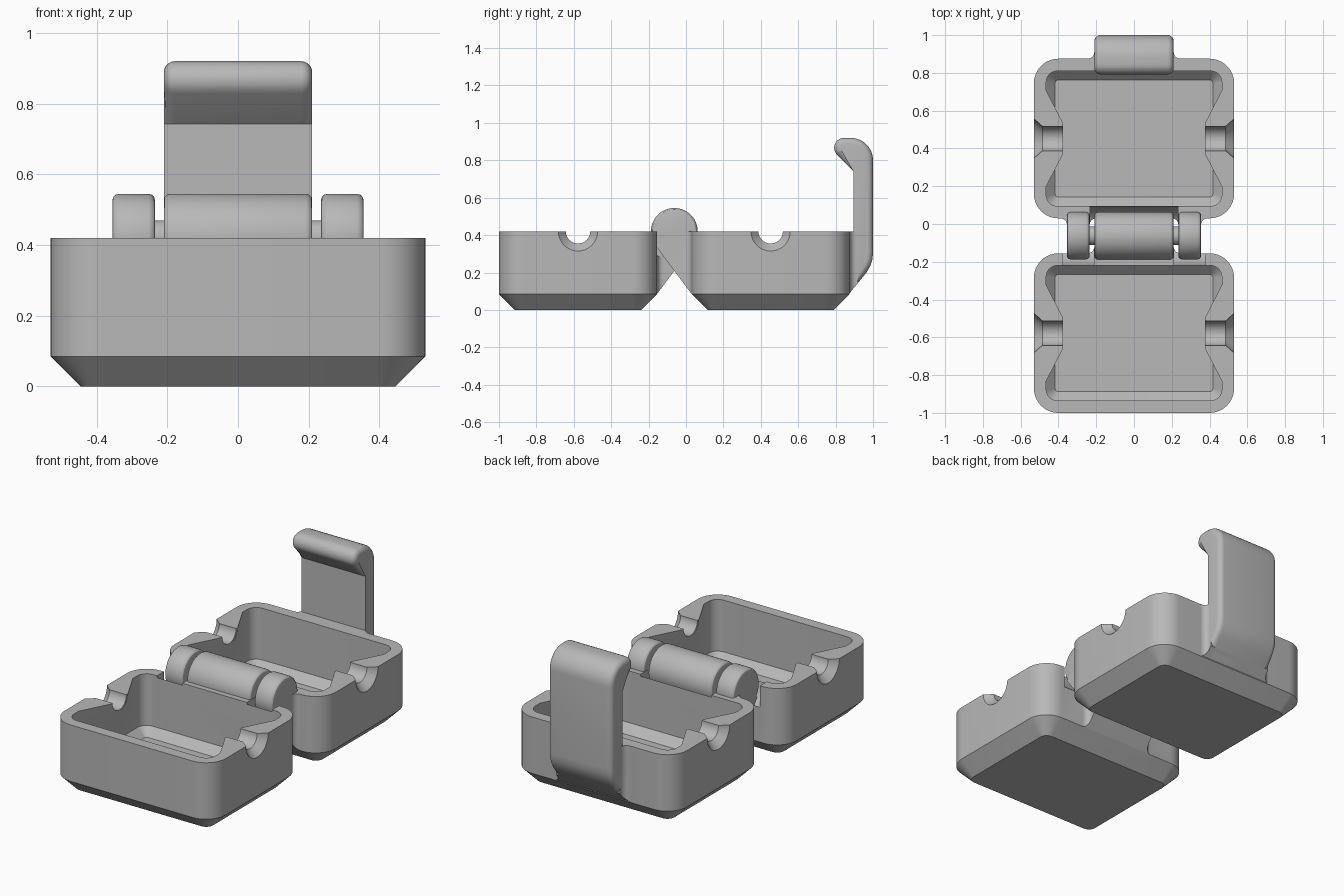
import bpy, bmesh
from math import cos, sin, pi, radians

if "Cube" in bpy.data.objects:
    bpy.data.objects.remove(bpy.data.objects["Cube"], do_unlink=True)

HALF_W, DEPTH, RIM = 0.53, 0.845, 0.42
AXIS_Y, TRAY_OFFSET = -0.0625, 0.515
KNUCKLE_R, CLEARANCE_R = 0.125, 0.158

grey = bpy.data.materials.new("plain_grey")
grey.use_nodes = True
grey.diffuse_color = (0.48, 0.48, 0.48, 1)
grey.node_tree.nodes["Principled BSDF"].inputs["Base Color"].default_value = grey.diffuse_color


def loft(name, rings):
    """Closed solid through rings of equal point count."""
    bm = bmesh.new()
    loops = [[bm.verts.new(p) for p in ring] for ring in rings]
    n = len(loops[0])
    for a, b in zip(loops, loops[1:]):
        for i in range(n):
            j = (i + 1) % n
            bm.faces.new((a[i], a[j], b[j], b[i]))
    bm.faces.new(loops[0])
    bm.faces.new(loops[-1])
    bmesh.ops.recalc_face_normals(bm, faces=bm.faces)
    mesh = bpy.data.meshes.new(name)
    bm.to_mesh(mesh)
    bm.free()
    obj = bpy.data.objects.new(name, mesh)
    bpy.context.collection.objects.link(obj)
    return obj


def prism_x(name, pts, x0, x1):
    return loft(name, [[(x, y, z) for y, z in pts] for x in (x0, x1)])


def prism_z(name, pts, z0, z1):
    return loft(name, [[(x, y, z) for x, y in pts] for z in (z0, z1)])


def turned(name, profile, cy, cz=RIM, n=64):
    """Solid of revolution about an x-parallel axis; profile is (x, radius)."""
    return loft(name, [[(x, cy + r * cos(2 * pi * (i + .5) / n), cz + r * sin(2 * pi * (i + .5) / n))
                        for i in range(n)] for x, r in profile])


def combine(obj, tool, operation):
    mod = obj.modifiers.new("cut", "BOOLEAN")
    mod.operation, mod.object, mod.solver = operation, tool, "EXACT"
    bpy.context.view_layer.update()
    result = obj.evaluated_get(bpy.context.evaluated_depsgraph_get())
    mesh = bpy.data.meshes.new_from_object(result)
    obj.modifiers.clear()
    obj.data = mesh
    bpy.data.objects.remove(tool, do_unlink=True)


def rounded(hx, hy, r, z, cy, seg=10):
    pts = []
    for k, (sx, sy) in enumerate([(1, 1), (-1, 1), (-1, -1), (1, -1)]):
        for i in range(seg + 1):
            a = pi / 2 * (k + i / seg)
            pts.append((sx * (hx - r) + r * cos(a), cy + sy * (hy - r) + r * sin(a), z))
    return pts


def filleted_arm(name, x0, x1, wall, tip, side_profile, r=0.035, z1=0.5):
    """Bracket that grows out of a wall with concave fillets on its sides."""
    s = 1 if tip > wall else -1
    arc = [(r - r * cos(a), wall + s * (r - r * sin(a)))
           for a in [pi / 2 * i / 6 for i in range(7)]]
    plan = [(x1, tip)] + [(x1 + d, y) for d, y in arc] + [(x1 + r, wall - s * .03)]
    plan += [(x0 - r, wall - s * .03)] + [(x0 - d, y) for d, y in reversed(arc)] + [(x0, tip)]
    arm = prism_z(name, plan, 0.01, z1)
    combine(arm, prism_x("arm_profile", side_profile, -1, 1), "INTERSECT")
    return arm


def make_tray(name, s, arms, cut_spans):
    """s is +1 for the back tray, -1 for the front tray."""
    cy, hy = AXIS_Y + s * TRAY_OFFSET, DEPTH / 2
    tray = loft(name, [rounded(HALF_W - .085, hy - .085, .045, 0, cy),
                       rounded(HALF_W, hy, .13, .085, cy),
                       rounded(HALF_W, hy, .13, .5, cy)])
    # hinge arms, tangent to the knuckles
    wall = cy - s * hy
    profile = [(AXIS_Y + s * d, z) for d, z in
               [(-.101, .344), (.0925, .085), (.14, .1), (.14, .6), (0, .6), (0, .42)]]
    for x0, x1 in arms:
        combine(tray, filleted_arm("hinge_arm", x0, x1, wall, AXIS_Y - s * .13, profile), "UNION")
    # hollow inside
    t = .065
    combine(tray, loft("cavity", [rounded(HALF_W - t - .048, hy - t - .048, .015, .065, cy),
                                  rounded(HALF_W - t, hy - t, .06, .113, cy),
                                  rounded(HALF_W - t, hy - t, .06, .7, cy)]), "DIFFERENCE")
    # cone-shaped bosses around the side openings
    for m in (1, -1):
        combine(tray, turned("boss", [(m * .475, .274), (m * .375, .08)], cy), "UNION")
    for m in (1, -1):
        combine(tray, turned("opening", [(m * .545, .118), (m * .485, .065), (m * .3, .065)], cy),
                "DIFFERENCE")
    # room for the opposite knuckles
    for x0, x1 in cut_spans:
        combine(tray, turned("clearance", [(x0, CLEARANCE_R), (x1, CLEARANCE_R)], AXIS_Y), "DIFFERENCE")
    # flat rim
    combine(tray, prism_z("trim", [(-2, -2), (2, -2), (2, 2), (-2, 2)], RIM, 1), "DIFFERENCE")
    return tray


middle = [(-.21, .21)]
outer = [(.235, .355), (-.355, -.235)]
parts = [make_tray("front_tray", -1, middle, [(.212, .378), (-.378, -.212)]),
         make_tray("back_tray", 1, outer, [(-.233, .233)])]

# hinge knuckles with rounded ends, and pin
for name, (x0, x1) in zip(("middle_knuckle", "left_knuckle", "right_knuckle"), middle + outer):
    e, R = .018, KNUCKLE_R
    ends = [(e * (1 - sin(a)), R - e * (1 - cos(a))) for a in (pi / 2, pi / 3, pi / 6, 0)]
    ring = [(x0 + d, r) for d, r in reversed(ends)]
    ring = sorted([(x0 + d, r) for d, r in ends] + [(x1 - d, r) for d, r in ends])
    parts.append(turned(name, ring, AXIS_Y))
parts.append(turned("hinge_pin", [(-.25, .05), (.25, .05)], AXIS_Y))

# latch strap with hooked tip
outline = [(.86, .09), (.875, .09), (.965, .2), (.985, .235), (.997, .27), (1, .31)]
outline += [(.88 + .12 * cos(a), .8 + .12 * sin(a)) for a in [radians(9 * i) for i in range(11)]]
outline += [(.845 + .053 * cos(a), .867 + .053 * sin(a)) for a in [radians(90 + 15 * i) for i in range(10)]]
outline += [(.895, .742), (.895, .42), (.86, .42)]
latch = prism_x("latch", outline, -.21, .21)
bm = bmesh.new()
bm.from_mesh(latch.data)
rim = [e for e in bm.edges
       if abs(e.verts[0].co.x - e.verts[1].co.x) < .01
       and not all(v.co.y < .9 and v.co.z < .75 for v in e.verts)]
bmesh.ops.bevel(bm, geom=rim, offset=.032, segments=5, profile=.5, affect="EDGES")
bm.to_mesh(latch.data)
bm.free()
parts.append(latch)
parts.append(filleted_arm("latch_root", -.21, .21, .875, .92,
                          [(.84, .09), (.875, .09), (.965, .2), (.965, RIM), (.84, RIM)]))

# one colour, smooth shading with sharp edges
bpy.ops.object.select_all(action="DESELECT")
for obj in parts:
    obj.data.materials.clear()
    obj.data.materials.append(grey)
    for face in obj.data.polygons:
        face.material_index = 0
    obj.select_set(True)
bpy.context.view_layer.objects.active = parts[0]
bpy.ops.object.shade_smooth_by_angle(angle=radians(30))
